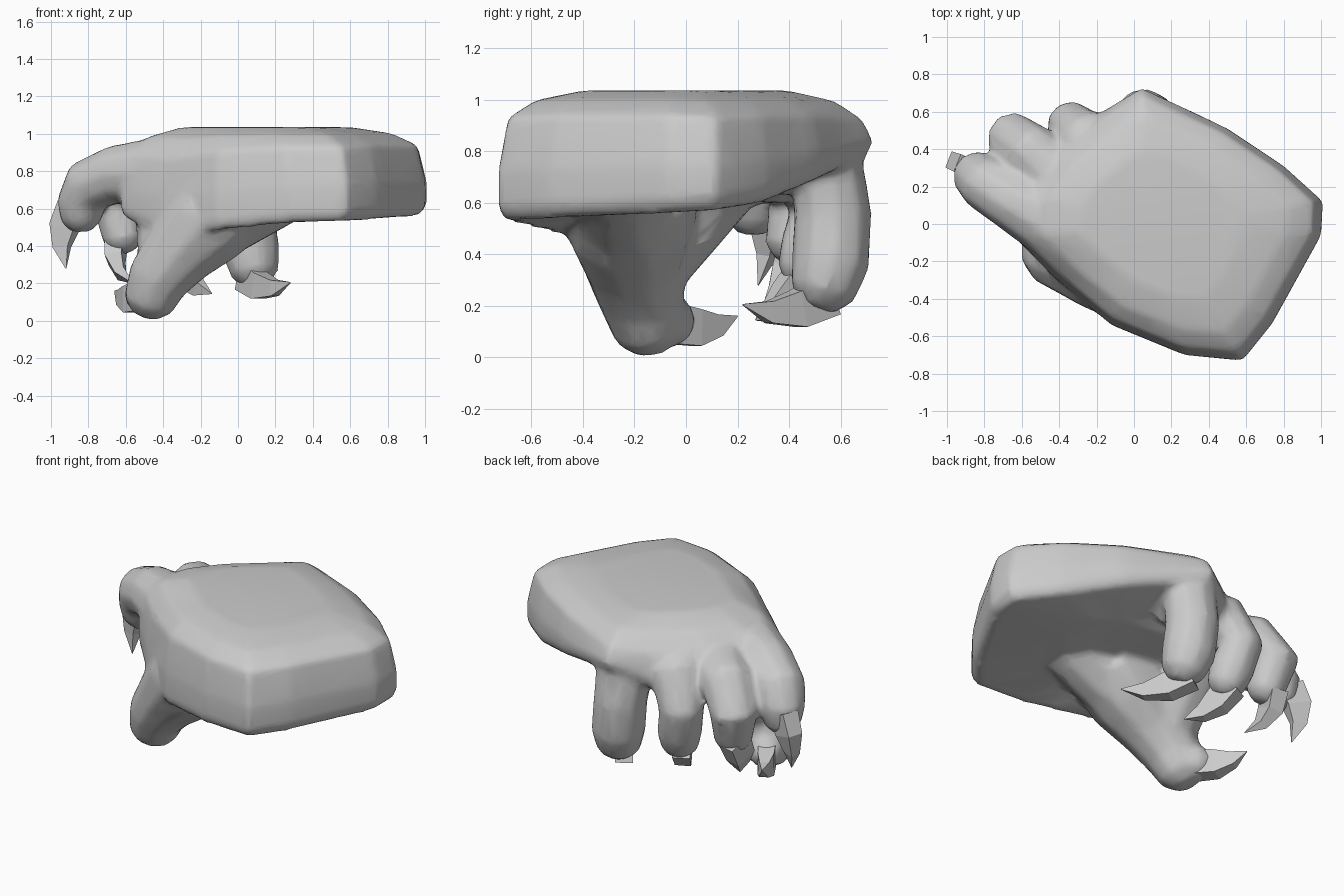
import bpy, bmesh, math
from mathutils import Vector

if "Cube" in bpy.data.objects:
    bpy.data.objects.remove(bpy.data.objects["Cube"])


def bridge(bm, rings):
    """Skin a list of vertex rings and cap both ends."""
    n = len(rings[0])
    for a, b in zip(rings, rings[1:]):
        for i in range(n):
            j = (i + 1) % n
            bm.faces.new((a[i], a[j], b[j], b[i]))
    bm.faces.new(rings[0][::-1])
    bm.faces.new(rings[-1])


def tube(bm, pts, radii, sides, flat=1.0, turn=0.0):
    """Twist-free tube through points; flat narrows it sideways."""
    rings, q, last = [], None, None
    for k, p in enumerate(pts):
        d = pts[min(k + 1, len(pts) - 1)] - pts[max(k - 1, 0)]
        q = last.rotation_difference(d) @ q if q else d.to_track_quat('Z', 'Y')
        last, r = d, radii[k]
        rings.append([bm.verts.new(p + q @ Vector((flat * r * math.cos(t), r * math.sin(t), 0)))
                      for t in (turn + 2 * math.pi * i / sides for i in range(sides))])
    bridge(bm, rings)


def digit(bm, *path):
    """Round-ended tube through (x, y, z, radius) points."""
    pts = [Vector(p[:3]) for p in path]
    radii = [p[3] for p in path]
    pts.append(pts[-1] + (pts[-1] - pts[-2]).normalized() * radii[-1] * .5)
    tube(bm, pts, radii + [radii[-1] * .5], 10)


def finish(bm, name):
    bmesh.ops.recalc_face_normals(bm, faces=bm.faces)
    me = bpy.data.meshes.new(name)
    bm.to_mesh(me)
    bm.free()
    ob = bpy.data.objects.new(name, me)
    bpy.context.collection.objects.link(ob)
    return ob


# Palm: outline points as (x, y, bottom z, shoulder z)
outline = [(1.01, .12, .57, .92), (.80, .31, .60, .93), (.5, .51, .68, .93), (.04, .73, .78, .91),
           (-.2, .58, .66, .88), (-.43, .40, .63, .88), (-.60, .17, .60, .89), (-.63, -.08, .54, .88),
           (-.42, -.29, .46, .86), (-.12, -.54, .48, .90), (.27, -.70, .52, .92), (.58, -.73, .53, .92),
           (.74, -.53, .54, .93), (1.0, -.06, .56, .93)]
cx = 0.1
bm = bmesh.new()


def palm_ring(scale, height):
    return [bm.verts.new((cx + (x - cx) * scale, y * scale, height(b, t))) for x, y, b, t in outline]


bridge(bm, [palm_ring(.5, lambda b, t: b * .4 + .36),
            palm_ring(.96, lambda b, t: b),
            palm_ring(1.0, lambda b, t: b + .05),
            palm_ring(1.0, lambda b, t: b * .5 + t * .5),
            palm_ring(.95, lambda b, t: t + .01),
            palm_ring(.80, lambda b, t: t * .4 + .63),
            palm_ring(.55, lambda b, t: 1.035)])

# Fingers: curled tubes blended into the palm
digit(bm, (.07, .38, .78, .17), (.04, .54, .76, .17), (.05, .57, .55, .155), (.07, .56, .36, .155), (.09, .53, .25, .13))
digit(bm, (-.12, .32, .76, .17), (-.28, .47, .73, .16), (-.34, .53, .58, .13), (-.30, .49, .42, .13), (-.28, .46, .32, .11))
digit(bm, (-.38, .22, .76, .18), (-.57, .40, .74, .155), (-.65, .46, .62, .14), (-.61, .41, .42, .11))
digit(bm, (-.42, .00, .79, .20), (-.66, .13, .78, .16), (-.80, .22, .72, .15), (-.84, .26, .62, .135), (-.84, .26, .53, .11))
# Thumb, its bent tip and the webbing towards the palm
digit(bm, (-.02, -.22, .68, .27), (-.18, -.22, .52, .26), (-.32, -.20, .36, .20), (-.43, -.17, .22, .17), (-.48, -.14, .09, .14))
digit(bm, (-.44, -.16, .15, .12), (-.53, -.03, .14, .10))
digit(bm, (.25, -.25, .72, .20), (-.25, -.22, .44, .20))
digit(bm, (-.36, .12, .72, .20), (-.38, -.14, .36, .16))
paw = finish(bm, "paw")

m = paw.modifiers.new("fuse", 'REMESH')
m.mode = 'VOXEL'
m.voxel_size = 0.018
m.use_smooth_shade = True
m = paw.modifiers.new("soften", 'SMOOTH')
m.factor = 0.5
m.iterations = 12
m = paw.modifiers.new("simplify", 'DECIMATE')
m.ratio = 0.12

# Claws: flattened, hooked spikes given by base, bend and tip
claws = {
    "claw_first": [(.04, .55, .24), (.15, .37, .13), (.28, .22, .205)],
    "claw_second": [(-.31, .48, .33), (-.26, .36, .17), (-.14, .27, .145)],
    "claw_third": [(-.65, .45, .44), (-.69, .39, .26), (-.56, .30, .20)],
    "claw_fourth": [(-.88, .30, .61), (-.98, .35, .45), (-.92, .28, .28)],
    "claw_thumb": [(-.52, -.05, .13), (-.61, .09, .09), (-.66, .20, .16)],
}
for name, pts in claws.items():
    base, bend, tip = map(Vector, pts)
    curve = [base * (1 - t) ** 2 + bend * 2 * t * (1 - t) + tip * t * t for t in (0, 1 / 3, 2 / 3, 1)]
    bm = bmesh.new()
    tube(bm, curve, (.11, .10, .06, .003), 4, .65, math.pi / 4)
    finish(bm, name)
